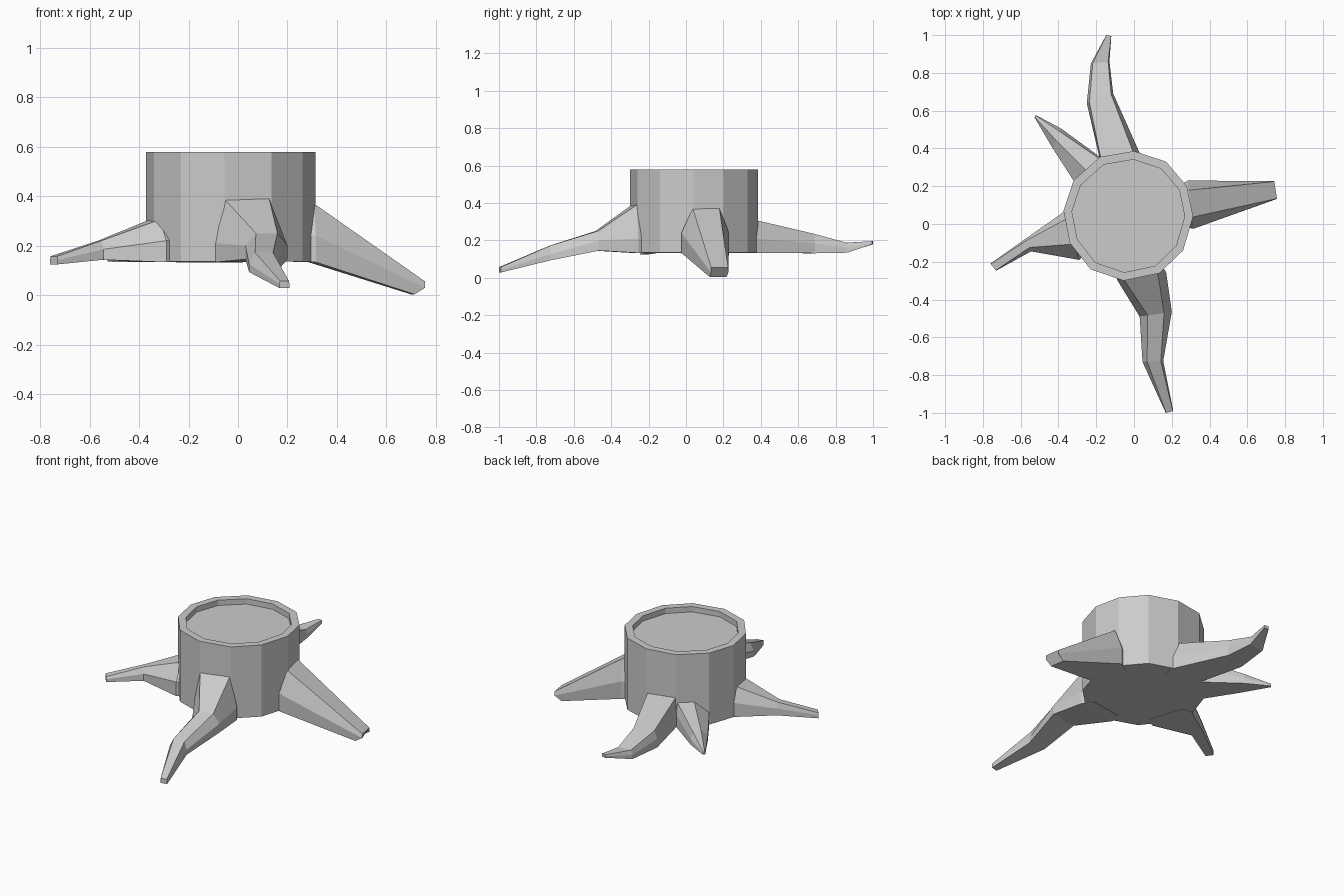
import bpy, bmesh
from mathutils import Vector

if "Cube" in bpy.data.objects:
    bpy.data.objects.remove(bpy.data.objects["Cube"])

CENTRE = Vector((-0.03, 0.04, 0))

# Uneven twelve-sided outline of the trunk
OUTLINE = [(0, .386), (.17, .33), (.28, .2), (.313, .04), (.26, -.14), (.135, -.26),
           (-.055, -.30), (-.23, -.24), (-.34, -.1), (-.373, .07), (-.32, .23), (-.18, .355)]


def loft(name, rings):
    """Skin a list of equal-length point rings and cap both ends."""
    bm = bmesh.new()
    rows = [[bm.verts.new(p) for p in ring] for ring in rings]
    n = len(rows[0])
    for a, b in zip(rows, rows[1:]):
        for i in range(n):
            j = (i + 1) % n
            bm.faces.new((a[i], a[j], b[j], b[i]))
    bm.faces.new(rows[0])
    bm.faces.new(rows[-1])
    bmesh.ops.recalc_face_normals(bm, faces=bm.faces[:])
    mesh = bpy.data.meshes.new(name)
    bm.to_mesh(mesh)
    bm.free()
    obj = bpy.data.objects.new(name, mesh)
    bpy.context.collection.objects.link(obj)
    return obj


def trunk_ring(scale, z):
    return [CENTRE + Vector((x - CENTRE.x, y - CENTRE.y, 0)) * scale + Vector((0, 0, z))
            for x, y in OUTLINE]


def toward(p, k):
    q = CENTRE.lerp(Vector((p.x, p.y, 0)), k)
    return Vector((q.x, q.y, p.z))


def section(left, right, top, mid, bot, inset=(0.15, 0.15), pull=1.0):
    """Six-point root cross-section; the top edge is inset from each side."""
    l, r = Vector((*left, 0)), Vector((*right, 0))

    def at(t, z):
        p = l.lerp(r, t)
        return Vector((p.x, p.y, z))
    return [toward(at(0, bot), pull), at(0, mid), at(inset[0], top),
            at(1 - inset[1], top), at(1, mid), toward(at(1, bot), pull)]


def root(name, *sections):
    rings = [section(*s) for s in sections]
    buried = [toward(p, 0.8) for p in rings[0]]
    return loft(name, [buried] + rings)


# Trunk with a thin bark rim around the recessed cut
loft("trunk", [trunk_ring(1.0, .135), trunk_ring(1.0, .578),
               trunk_ring(.87, .578), trunk_ring(.87, .545)])

# Roots: each row is one cross-section from the trunk outward
root("front_root",
     ((-.09, -.295), (.17, -.255), .39, .21, .133, (.13, .17)),
     ((.03, -.49), (.20, -.465), .25, .20, .145, (.25, .24)),
     ((.045, -.73), (.155, -.725), .172, .125, .093, (.22, .12)),
     ((.168, -1.0), (.208, -.99), .057, .045, .028, (.05, .05)))
root("right_root",
     ((.315, -.025), (.285, .23), .37, .24, .133, (.24, .2)),
     ((.757, .133), (.742, .227), .055, .03, .003, (.02, .02), .945))
root("back_root",
     ((.035, .365), (-.185, .36), .31, .21, .133, (.15, .03)),
     ((-.11, .69), (-.25, .64), .235, .185, .131, (.08, .1)),
     ((-.13, .86), (-.228, .85), .187, .16, .134, (.07, .1)),
     ((-.12, .995), (-.147, 1.0), .196, .188, .178, (.05, .05)))
root("back_left_root",
     ((-.18, .355), (-.32, .23), .28, .21, .133, (.05, .45)),
     ((-.385, .505), (-.43, .40), .205, .17, .134, (.15, .4)),
     ((-.52, .577), (-.527, .565), .15, .142, .135))
root("left_root",
     ((-.37, .065), (-.29, -.19), .305, .22, .133, (.15, .33)),
     ((-.57, -.075), (-.545, -.145), .22, .185, .143, (.15, .3)),
     ((-.76, -.21), (-.73, -.247), .157, .142, .124, (.05, .05)))
